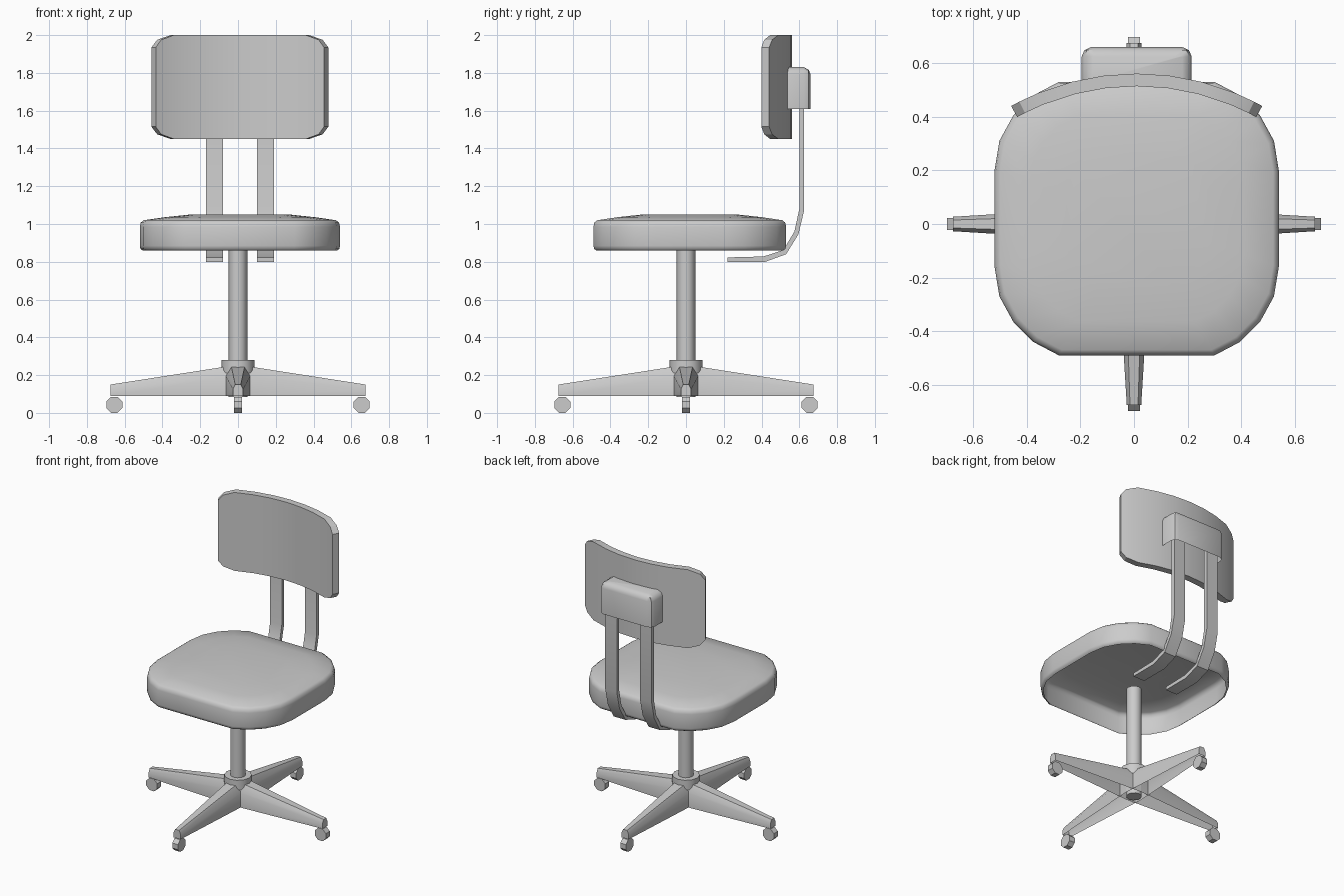
import bpy, bmesh, math
from mathutils import Matrix

if "Cube" in bpy.data.objects:
    bpy.data.objects.remove(bpy.data.objects["Cube"])

CX = 0.01  # seat and backrest sit slightly off the post axis


def make(name, verts, faces, angle=35):
    me = bpy.data.meshes.new(name)
    me.from_pydata(verts, [], faces)
    bm = bmesh.new()
    bm.from_mesh(me)
    bmesh.ops.recalc_face_normals(bm, faces=bm.faces)
    bm.to_mesh(me)
    bm.free()
    ob = bpy.data.objects.new(name, me)
    bpy.context.collection.objects.link(ob)
    bpy.ops.object.select_all(action='DESELECT')
    ob.select_set(True)
    bpy.context.view_layer.objects.active = ob
    bpy.ops.object.shade_smooth_by_angle(angle=math.radians(angle))
    return ob


def loft(name, rings, cap_start=True, cap_end=True, closed=True, angle=35):
    """Skin a list of equally long point rings."""
    n = len(rings[0])
    verts = [p for r in rings for p in r]
    faces = []
    for i in range(len(rings) - 1):
        for j in range(n if closed else n - 1):
            k = (j + 1) % n
            faces.append((i*n + j, i*n + k, (i+1)*n + k, (i+1)*n + j))
    if cap_start:
        faces.append(tuple(range(n)))
    if cap_end:
        faces.append(tuple(range(len(verts) - n, len(verts))))
    return make(name, verts, faces, angle)


def circle(r, z, n):
    return [(r*math.cos(2*math.pi*i/n), r*math.sin(2*math.pi*i/n), z) for i in range(n)]


# Seat: domed cushion shell, open underneath
q = [(0.53, 0.18), (0.512, 0.29), (0.46, 0.385), (0.385, 0.46), (0.29, 0.51)]
outline = (q + [(-x, y) for x, y in reversed(q)] +
           [(-x, -y) for x, y in q] + [(x, -y) for x, y in reversed(q)])
layers = [(0.97, 0.86), (0.993, 0.868), (1, 0.885), (1, 0.985),
          (0.99, 1.008), (0.96, 1.02), (0.75, 1.036), (0.5, 1.05)]
loft("seat", [[(CX + x*s, 0.02 + y*s, z) for x, y in outline] for s, z in layers],
     cap_start=False, angle=50)

# Backrest: curved slab with clipped corners
cols = [(-1, 0.065), (-0.93, 0.025), (-0.77, 0), (-0.5, 0), (-0.25, 0), (0, 0),
        (0.25, 0), (0.5, 0), (0.77, 0), (0.93, 0.025), (1, 0.065)]
rings = []
for f, clip in cols:
    a = 0.506 * f
    ring = []
    for r, zs in ((0.919, (1.45 + clip, 2.0 - clip)), (0.966, (2.0 - clip, 1.45 + clip))):
        ring += [(CX + r*math.sin(a), -0.405 + r*math.cos(a), z) for z in zs]
    rings.append(ring)
loft("backrest", rings, angle=20)

# Bracket housing behind the backrest, open towards the bars
hw = [(0.205, 0.53), (0.205, 0.625), (0.195, 0.648), (0.17, 0.66)]
sec = hw + [(-x, y) for x, y in reversed(hw)]
rings = []
for inset, z in ((0, 1.61), (0, 1.79), (0.01, 1.815), (0.035, 1.83)):
    rings.append([(CX + x*(1 - inset/0.205), min(y, 0.66 - inset), z) for x, y in sec])
loft("backrest_housing", rings, cap_start=False, angle=40)

# Two bent flat bars linking seat and backrest
outer = [(0.22, 0.80), (0.42, 0.80), (0.53, 0.84), (0.595, 0.945), (0.625, 1.07), (0.625, 1.72)]
inner = [(0.22, 0.823), (0.41, 0.828), (0.515, 0.862), (0.574, 0.96), (0.60, 1.08), (0.60, 1.72)]
for side, x in (("left", -0.125), ("right", 0.145)):
    loft("support_bar_" + side,
         [[(x - 0.045, *o), (x + 0.045, *o), (x + 0.045, *i), (x - 0.045, *i)]
          for o, i in zip(outer, inner)])

# Post and hub collar
loft("post", [circle(0.049, 0.085, 12), circle(0.049, 0.87, 12)])
loft("hub_collar", [circle(0.088, 0.21, 12), circle(0.088, 0.28, 12)])


# Four tapered channel legs with wheels
def leg_ring(r, w, top, shoulder):
    return [(r, -w, 0.09), (r, -w, shoulder), (r, -w*0.55, top),
            (r, w*0.55, top), (r, w, shoulder), (r, w, 0.09)]


for i in range(4):
    rot = Matrix.Rotation(i * math.pi / 2, 4, 'Z')
    leg = loft("leg_%d" % (i + 1),
               [leg_ring(0.0, 0.068, 0.255, 0.2), leg_ring(0.675, 0.027, 0.15, 0.125)],
               cap_start=False, closed=False)
    leg.data.transform(rot)
    octagon = [(0.655 + 0.046*math.cos(math.pi*(k + 0.5)/4),
                0.0425 + 0.046*math.sin(math.pi*(k + 0.5)/4)) for k in range(8)]
    wheel = loft("wheel_%d" % (i + 1),
                 [[(x, y, z) for x, z in octagon] for y in (-0.022, 0.022)])
    wheel.data.transform(rot)
